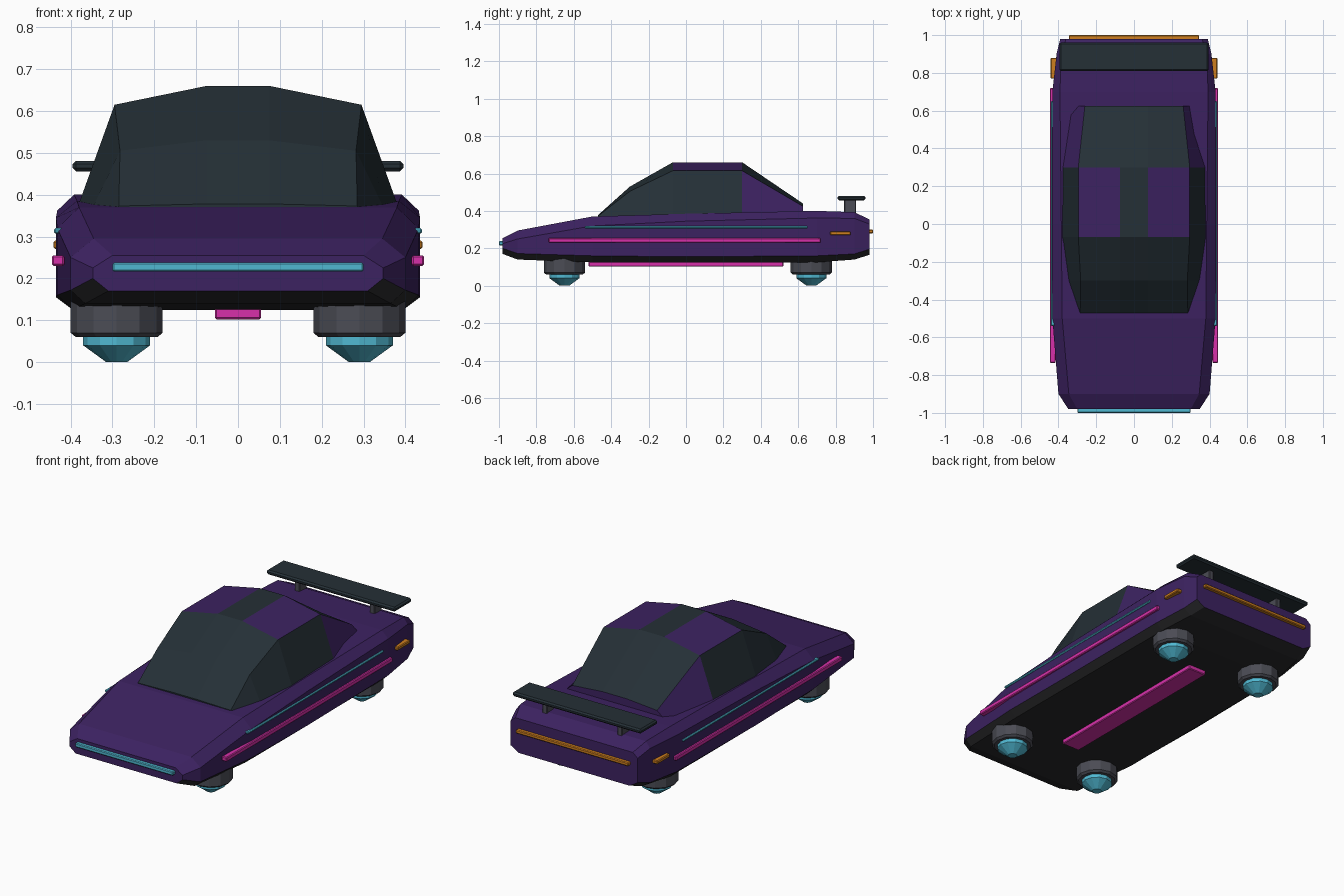
import bpy, bmesh, math
from mathutils import Matrix

if "Cube" in bpy.data.objects:
    bpy.data.objects.remove(bpy.data.objects["Cube"])


def material(name, rgb):
    m = bpy.data.materials.new(name)
    m.use_nodes = True
    m.diffuse_color = (*rgb, 1)
    m.node_tree.nodes["Principled BSDF"].inputs["Base Color"].default_value = (*rgb, 1)
    return m


PURPLE = material("purple paint", (0.046, 0.016, 0.12))
GLASS = material("dark glass", (0.018, 0.029, 0.037))
DARK = material("dark underbody", (0.022, 0.022, 0.024))
GREY = material("grey metal", (0.07, 0.072, 0.09))
CYAN = material("cyan glow", (0.08, 0.48, 0.64))
PINK = material("magenta glow", (0.68, 0.03, 0.40))
ORANGE = material("orange light", (0.62, 0.21, 0.013))


def finish(bm, name, mats):
    bmesh.ops.recalc_face_normals(bm, faces=bm.faces)
    mesh = bpy.data.meshes.new(name)
    bm.to_mesh(mesh)
    bm.free()
    for m in mats:
        mesh.materials.append(m)
    ob = bpy.data.objects.new(name, mesh)
    bpy.context.collection.objects.link(ob)
    return ob


def loft(name, stations, mats, rule):
    """Skin mirrored half sections along y; rule(segment, span) picks the colour."""
    bm = bmesh.new()
    rings = []
    for y, half in stations:
        pts = half + [(-x, z) for x, z in reversed(half)]
        rings.append([bm.verts.new((x, y, z)) for x, z in pts])
    n = len(rings[0])
    for span, (a, b) in enumerate(zip(rings, rings[1:])):
        for i in range(n):
            j = (i + 1) % n
            f = bm.faces.new((a[i], a[j], b[j], b[i]))
            f.material_index = rule(i, span)
    for ring, span in ((rings[0], -1), (rings[-1], len(rings))):
        f = bm.faces.new(ring)
        f.material_index = rule(-1, span)
    return finish(bm, name, mats)


def box(name, lo, hi, mat, bevel=0.004):
    bm = bmesh.new()
    size = [b - a for a, b in zip(lo, hi)]
    mid = [(a + b) / 2 for a, b in zip(lo, hi)]
    bmesh.ops.create_cube(bm, size=1, matrix=Matrix.Translation(mid) @ Matrix.Diagonal((*size, 1)))
    ob = finish(bm, name, [mat])
    if bevel:
        mod = ob.modifiers.new("bevel", "BEVEL")
        mod.width, mod.segments = bevel, 1
    return ob


def turned(name, x, y, profile, mat, sides=12):
    """Closed solid of revolution from (radius, z) pairs."""
    bm = bmesh.new()
    rings = [[bm.verts.new((x + r * math.cos(t), y + r * math.sin(t), z))
              for t in (2 * math.pi * k / sides for k in range(sides))] for r, z in profile]
    for a, b in zip(rings, rings[1:]):
        for i in range(sides):
            j = (i + 1) % sides
            bm.faces.new((a[i], a[j], b[j], b[i]))
    bm.faces.new(rings[0])
    bm.faces.new(rings[-1])
    return finish(bm, name, [mat])


# Body shell: y, widths (bottom, side, top), heights (bottom, low edge, high edge, top)
body = [
    (-0.98, (0.31, 0.347, 0.30), (0.17, 0.20, 0.225, 0.255)),
    (-0.90, (0.365, 0.40, 0.345), (0.14, 0.172, 0.25, 0.295)),
    (-0.50, (0.395, 0.432, 0.38), (0.125, 0.16, 0.32, 0.37)),
    (0.00, (0.395, 0.435, 0.385), (0.125, 0.155, 0.345, 0.385)),
    (0.70, (0.395, 0.432, 0.392), (0.125, 0.16, 0.362, 0.40)),
    (0.90, (0.365, 0.41, 0.385), (0.14, 0.17, 0.36, 0.393)),
    (0.98, (0.34, 0.39, 0.36), (0.165, 0.195, 0.33, 0.355)),
]
loft("body_shell",
     [(y, [(b, z[0]), (s, z[1]), (s, z[2]), (t, z[3])]) for y, (b, s, t), z in body],
     [PURPLE, DARK], lambda i, span: 1 if i in (0, 6, 7) else 0)

# Cabin: y, base, shoulder and roof strip points
floor = 0.36
cabin = [
    (-0.47, [(0.292, floor), (0.285, 0.373), (0.075, 0.378)]),
    (-0.30, [(0.352, floor), (0.282, 0.505), (0.075, 0.53)]),
    (-0.07, [(0.387, floor), (0.295, 0.615), (0.075, 0.66)]),
    (0.30, [(0.387, floor), (0.295, 0.615), (0.075, 0.66)]),
    (0.625, [(0.34, floor), (0.26, 0.425), (0.075, 0.44)]),
]


def cabin_colour(i, span):
    roof_panel = span == 2 and i in (1, 3)
    rear_quarter = span == 3 and i in (0, 4)
    return 1 if roof_panel or rear_quarter or span > 3 else 0


loft("cabin", cabin, [GLASS, PURPLE], cabin_colour)

# Rear wing
box("wing_blade", (-0.395, 0.81, 0.456), (0.395, 0.96, 0.481), GLASS, 0.008)

# Paired parts
for side, s in (("left", 1), ("right", -1)):
    def strip(name, y0, y1, z0, z1, x0, x1, mat):
        xs = sorted((s * x0, s * x1))
        box(f"{side}_{name}", (xs[0], y0, z0), (xs[1], y1, z1), mat)

    strip("wing_strut", 0.845, 0.91, 0.38, 0.46, 0.215, 0.245, GREY)
    strip("lower_glow_strip", -0.735, 0.72, 0.23, 0.255, 0.415, 0.445, PINK)
    strip("upper_glow_strip", -0.54, 0.65, 0.307, 0.32, 0.415, 0.44, CYAN)
    strip("marker_light", 0.77, 0.88, 0.27, 0.29, 0.40, 0.441, ORANGE)
    for end, y in (("front", -0.65), ("rear", 0.67)):
        turned(f"{end}_{side}_hover_pod", s * 0.29, y,
               [(0.11, 0.15), (0.11, 0.07), (0.098, 0.06)], GREY)
        turned(f"{end}_{side}_thruster", s * 0.29, y,
               [(0.08, 0.07), (0.08, 0.04), (0.025, 0)], CYAN)

# Centre lights
box("front_light_bar", (-0.30, -1.0, 0.216), (0.30, -0.97, 0.238), CYAN)
box("rear_light_bar", (-0.345, 0.96, 0.28), (0.345, 1.0, 0.30), ORANGE)
box("underbody_glow", (-0.055, -0.52, 0.102), (0.055, 0.52, 0.135), PINK)
